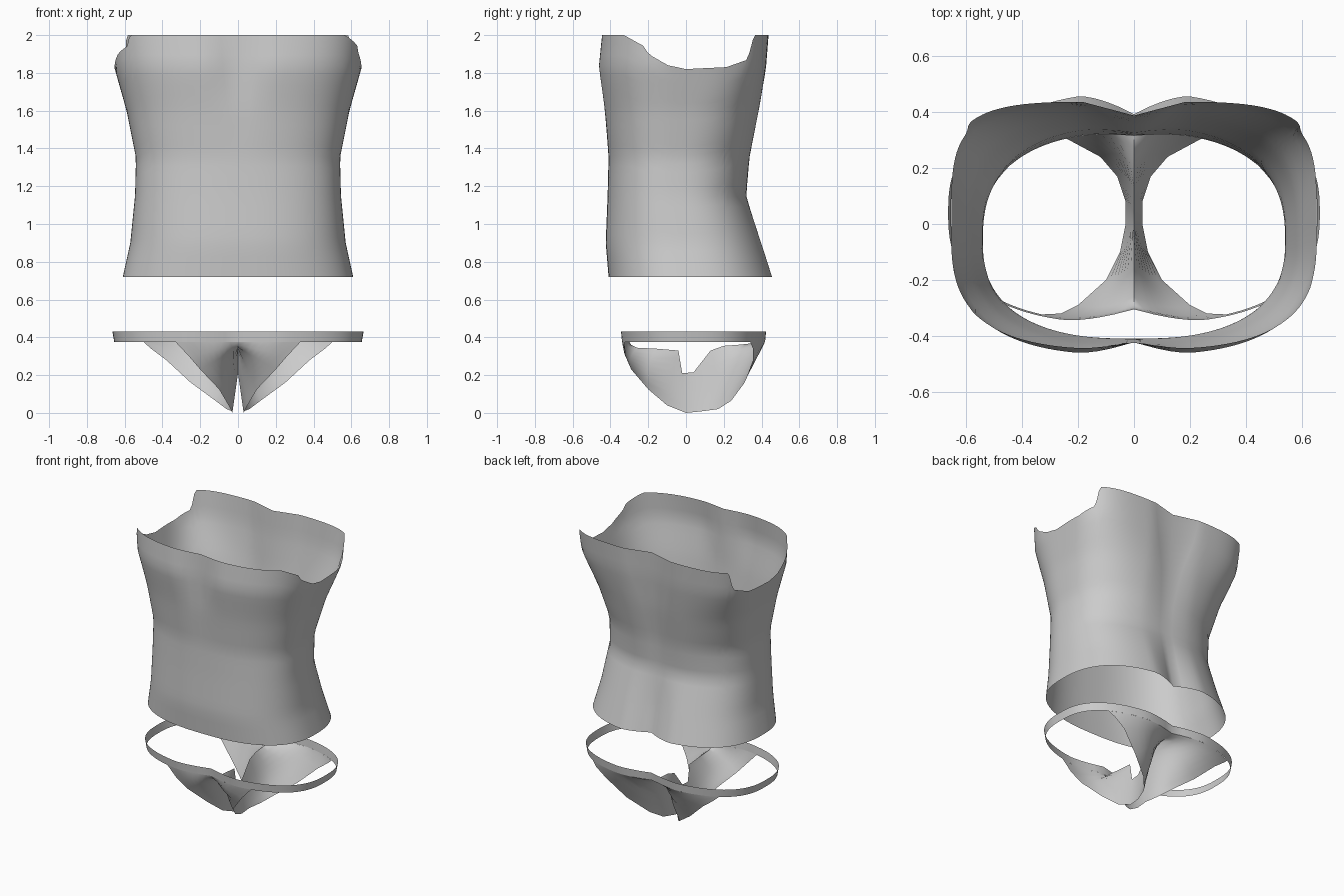
import bpy
import math

cube = bpy.data.objects.get("Cube")
if cube:
    bpy.data.objects.remove(cube, do_unlink=True)

cloth = bpy.data.materials.new("grey cloth")
cloth.use_nodes = True
GREY = (0.6, 0.6, 0.6, 1)
cloth.diffuse_color = GREY
cloth.node_tree.nodes["Principled BSDF"].inputs["Base Color"].default_value = GREY


def sheet(name, rows, closed):
    """Thin surface through rows of points."""
    n = len(rows[0])
    faces = []
    for r in range(len(rows) - 1):
        for c in range(n if closed else n - 1):
            d = (c + 1) % n
            faces.append((r * n + c, r * n + d, (r + 1) * n + d, (r + 1) * n + c))
    mesh = bpy.data.meshes.new(name)
    mesh.from_pydata([p for row in rows for p in row], [], faces)
    mesh.materials.append(cloth)
    ob = bpy.data.objects.new(name, mesh)
    bpy.context.collection.objects.link(ob)
    bpy.ops.object.select_all(action='DESELECT')
    ob.select_set(True)
    bpy.context.view_layer.objects.active = ob
    bpy.ops.object.shade_smooth_by_angle(angle=math.radians(50))
    return ob


def interp(table, v):
    """Linear lookup; the first entry of each row is the key."""
    if v <= table[0][0]:
        return table[0][1:]
    for lo, hi in zip(table, table[1:]):
        if v <= hi[0]:
            f = (v - lo[0]) / (hi[0] - lo[0])
            return [a + (b - a) * f for a, b in zip(lo[1:], hi[1:])]
    return table[-1][1:]


def spow(v, e):
    return math.copysign(abs(v) ** e, v)


def groove(x, width=0.2):
    return max(0, 1 - abs(x) / width) ** 1.4


# Torso: height, half width, centre y, front y, back y,
# front and back squareness, front and back groove depth
LEVELS = [
    (.72, .61, 0, -.41, .468, 2.5, 2.5, 0, .075),
    (.9, .57, -.02, -.425, .41, 2.5, 2.5, 0, .055),
    (1.15, .545, -.06, -.415, .325, 2.5, 2.5, 0, .01),
    (1.35, .54, -.06, -.41, .345, 2.5, 2.5, 0, .02),
    (1.6, .59, -.04, -.435, .39, 2.6, 3, .01, .03),
    (1.83, .655, 0, -.468, .425, 2.8, 4, .045, .045),
    (2, .665, 0, -.448, .438, 3, 4.5, .025, .05),
]
# Armhole outline: y, height of the rim
ARMHOLE = [(-.1, 1.84), (0, 1.82), (.23, 1.83), (.335, 1.87), (.355, 2)]
RIM_LEFT = [(-.33, 2), (-.22, 1.94), (-.2, 1.9)] + ARMHOLE
RIM_RIGHT = [(-.32, 2), (-.3, 1.94), (-.21, 1.9)] + ARMHOLE


def torso_point(t, z):
    a, yc, yf, yb, nf, nb, gf, gb = interp(LEVELS, z)
    s, c = math.sin(t), math.cos(t)
    n = nb if s > 0 else nf
    x = a * spow(c, 2 / n)
    depth = yb - yc if s > 0 else yc - yf
    y = yc + depth * spow(s, 2 / n)
    y += gf * groove(x) if s < 0 else -gb * groove(x)
    return x, y, z


COLS, ROWS = 120, 24
angles = [2 * math.pi * i / COLS for i in range(COLS)]
rims = []
for t in angles:
    x, y, _ = torso_point(t, 1.95)
    rims.append(interp(RIM_LEFT if x > 0 else RIM_RIGHT, y)[0])
sheet("torso_top", [[torso_point(t, .72 + (rim - .72) * r / ROWS)
                     for t, rim in zip(angles, rims)]
                    for r in range(ROWS + 1)], True)

# Waistband
HALF, DEPTH, MID, POWER = .655, .39, .04, 2.6
FOLD = .05


def loop_y(x, side):
    y = DEPTH * (1 - abs(x / HALF) ** POWER) ** (1 / POWER)
    return MID + side * (y - FOLD * groove(x, .25))


def band_point(t, z, grow):
    x = HALF * spow(math.cos(t), 2 / POWER)
    s = math.sin(t)
    y = DEPTH * spow(s, 2 / POWER)
    y -= math.copysign(FOLD * groove(x, .25), s)
    return x * grow, MID + y * grow, z


sheet("waistband", [[band_point(t, z, g) for t in angles]
                    for z, g in ((.375, 1), (.43, 1.015))], True)

# Brief panel: centre y and z, then half width, y and z of the leg edge
STATIONS = [
    (-.29, .36, .26, -.32, .30),
    (-.26, .345, .2, -.29, .23),
    (-.16, .34, .1, -.2, .125),
    (-.04, .33, .05, -.1, .04),
    (-.02, .21, .03, 0, 0),
    (.04, .215, .03, .08, .008),
    (.13, .33, .06, .17, .02),
    (.2, .355, .12, .24, .065),
    (.27, .36, .25, .31, .16),
    (.32, .365, .38, .355, .28),
    (.36, .37, .46, .355, .34),
]
SPAN = [1 - i / 8 for i in range(17)]


def panel_row(yc, zc, w, ye, ze):
    row = []
    for u in SPAN:
        a = abs(u)
        swell = math.sin(math.pi * a) * .05 * max(-.4, min(1, yc * 3))
        row.append((w * u, yc + (ye - yc) * a + swell, zc + (ze - zc) * a))
    return row


def loop_row(w, side):
    return [(w * u, loop_y(w * u, side), .375) for u in SPAN]


sheet("brief_panel", [loop_row(.33, -1)] + [panel_row(*s) for s in STATIONS]
      + [loop_row(.5, 1)], False)
